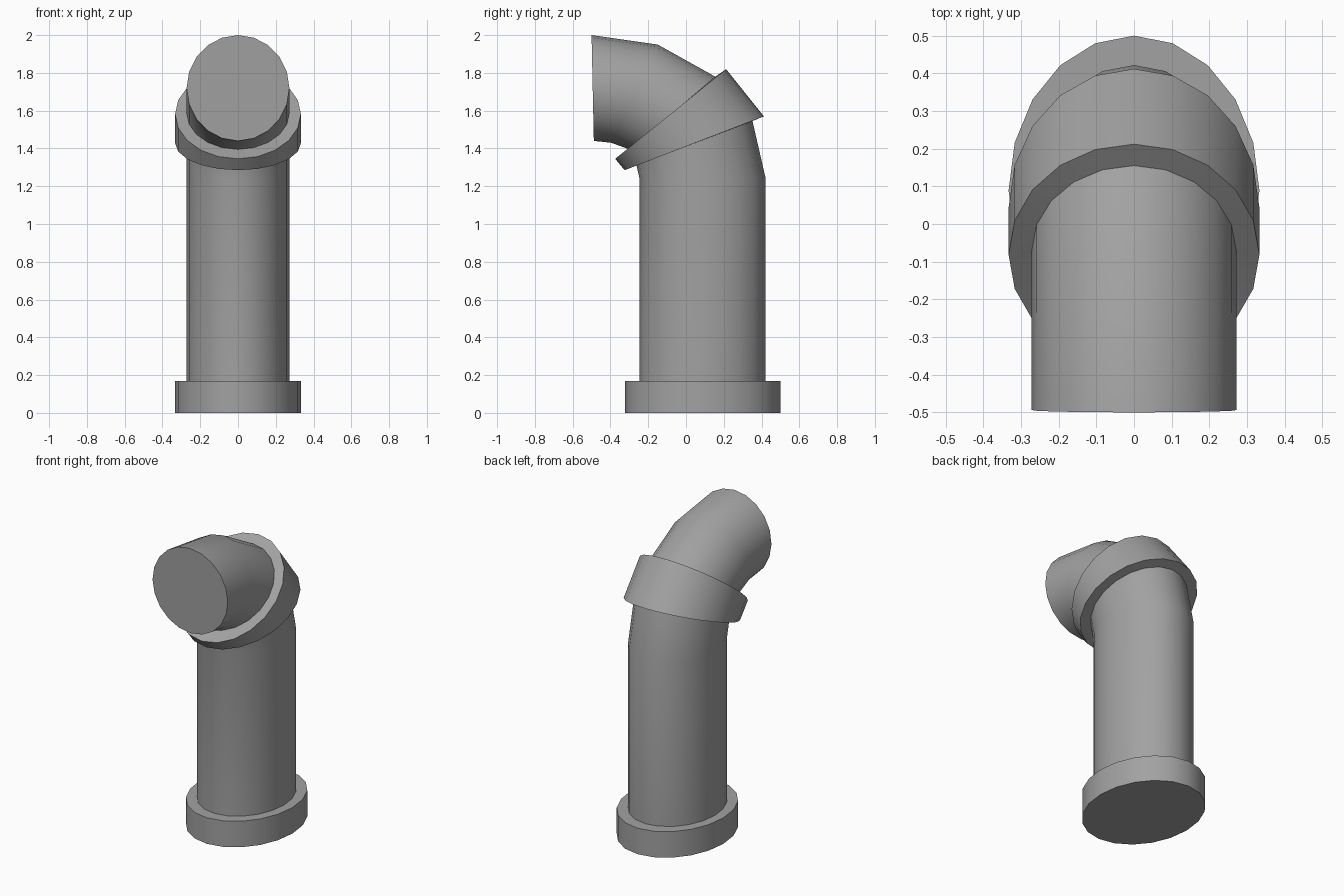
import bpy
import bmesh
import math
from mathutils import Vector

if "Cube" in bpy.data.objects:
    bpy.data.objects.remove(bpy.data.objects["Cube"], do_unlink=True)

SIDES = 20
PIPE_R, COLLAR_R = 0.272, 0.333

grey = bpy.data.materials.new("pipe grey")
grey.use_nodes = True
colour = (0.36, 0.36, 0.36, 1)
grey.diffuse_color = colour
grey.node_tree.nodes["Principled BSDF"].inputs["Base Color"].default_value = colour


def loft(name, rings, cap_start=False, cap_end=False):
    """Skin oval rings, each given as (outer (y, z), inner (y, z), half width)."""
    bm = bmesh.new()
    loops = []
    for outer, inner, width in rings:
        o, i = Vector((0, *outer)), Vector((0, *inner))
        centre, half = (o + i) / 2, (o - i) / 2
        loop = []
        for k in range(SIDES):
            t = math.tau * k / SIDES
            side = Vector((width * math.sin(t), 0, 0))
            loop.append(bm.verts.new(centre + half * math.cos(t) + side))
        loops.append(loop)
    for a, b in zip(loops, loops[1:]):
        for k in range(SIDES):
            n = (k + 1) % SIDES
            bm.faces.new((a[k], b[k], b[n], a[n]))
    if cap_start:
        bm.faces.new(loops[0])
    if cap_end:
        bm.faces.new(loops[-1][::-1])
    mesh = bpy.data.meshes.new(name)
    bm.to_mesh(mesh)
    bm.free()
    mesh.materials.append(grey)
    obj = bpy.data.objects.new(name, mesh)
    bpy.context.collection.objects.link(obj)
    bpy.ops.object.select_all(action="DESELECT")
    obj.select_set(True)
    bpy.context.view_layer.objects.active = obj
    bpy.ops.object.shade_smooth_by_angle(angle=math.radians(35))
    return obj


# Rings shared between neighbouring parts
foot = ((0.422, 0.17), (-0.246, 0.17), PIPE_R)
collar_in = ((0.352, 1.545), (-0.262, 1.31), PIPE_R)
collar_out = ((0.155, 1.78), (-0.30, 1.395), PIPE_R)

# Foot flange
loft("base_collar", [
    ((0.5, 0), (-0.322, 0), COLLAR_R),
    ((0.5, 0.17), (-0.322, 0.17), COLLAR_R),
    foot,
], cap_start=True)

# Upright pipe with the start of the bend
loft("upright_pipe", [
    foot,
    ((0.422, 1.24), (-0.246, 1.24), PIPE_R),
    collar_in,
])

# Wedge-shaped joint collar
loft("bend_collar", [
    collar_in,
    ((0.412, 1.57), (-0.325, 1.285), COLLAR_R),
    ((0.212, 1.82), (-0.375, 1.345), COLLAR_R),
    collar_out,
])

# Forward-facing spout with a closed end
loft("spout", [
    collar_out,
    ((-0.15, 1.95), (-0.395, 1.43), PIPE_R),
    ((-0.5, 2.0), (-0.488, 1.44), PIPE_R),
], cap_end=True)
